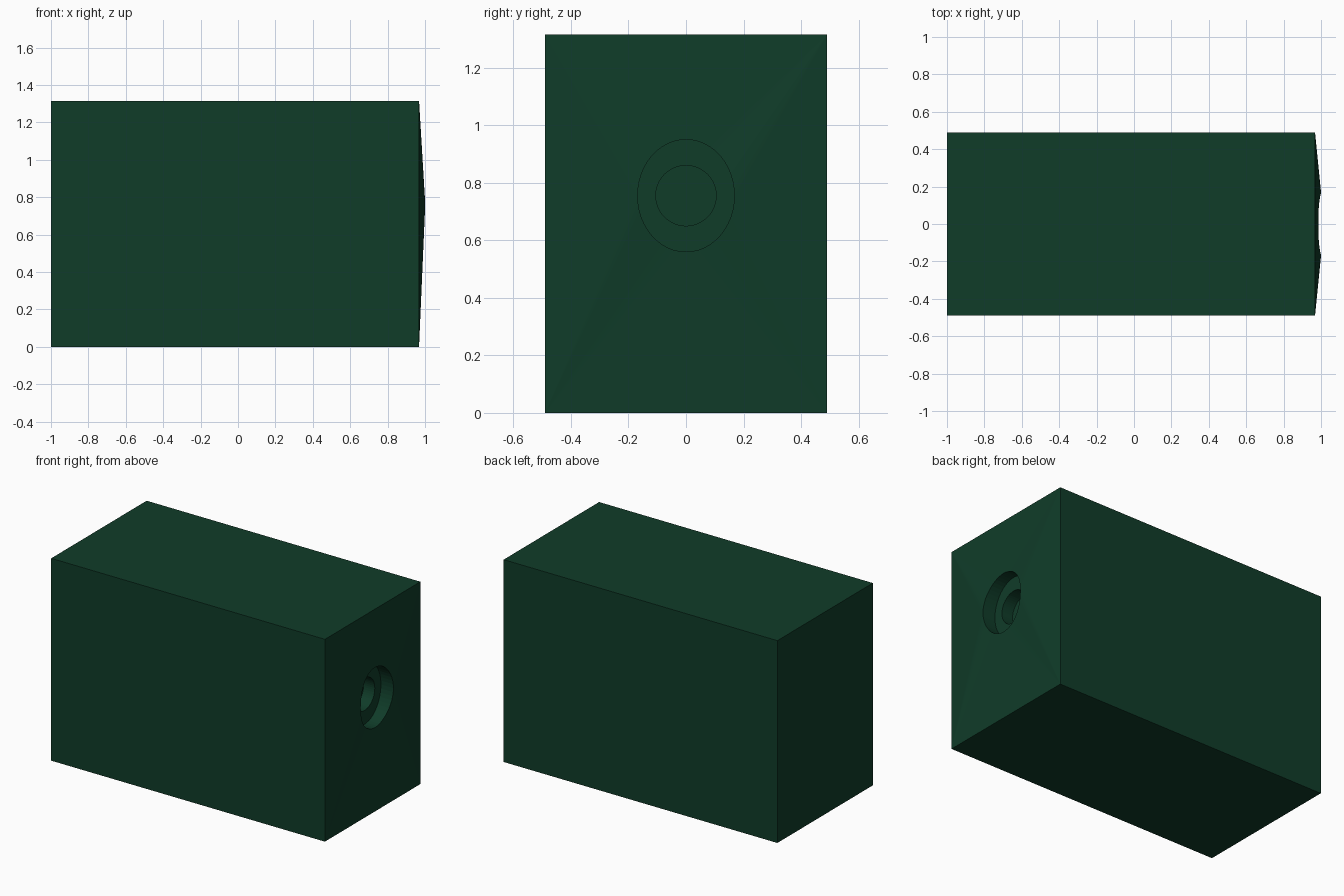
import bpy, bmesh
from math import cos, sin, pi

if "Cube" in bpy.data.objects:
    bpy.data.objects.remove(bpy.data.objects["Cube"])

L, R, HY, H, CZ, N = -1.0, 0.968, 0.49, 1.315, 0.755, 48

bm = bmesh.new()


def ring(x, ry, rz, lift=0.0):
    # elliptical loop on the right end; lift raises its two sides
    return [bm.verts.new((x + lift * abs(cos(a)) ** 3, ry * cos(a), CZ + rz * sin(a)))
            for a in (2 * pi * i / N for i in range(N))]


def bridge(a, b):
    for i in range(N):
        j = (i + 1) % N
        bm.faces.new((a[i], a[j], b[j], b[i]))


# Box body: corners ordered by quadrant around the socket
quad = [(HY, H), (-HY, H), (-HY, 0), (HY, 0)]
right = [bm.verts.new((R, y, z)) for y, z in quad]
left = [bm.verts.new((L, y, z)) for y, z in quad]
bm.faces.new(left)
for i in range(4):
    j = (i + 1) % 4
    bm.faces.new((right[i], right[j], left[j], left[i]))

# Slightly raised end face, fanned from each corner to the socket rim
rim = ring(0.986, 0.168, 0.195, 0.014)
q = N // 4
for c in range(4):
    for i in range(c * q, (c + 1) * q):
        bm.faces.new((right[c], rim[(i + 1) % N], rim[i]))
    bm.faces.new((right[c], right[c - 1], rim[c * q]))

# Stepped socket: outer recess, ledge, inner hole and its floor
ledge_outer = ring(0.91, 0.168, 0.195)
ledge_inner = ring(0.91, 0.105, 0.105)
floor = ring(0.83, 0.105, 0.105)
bridge(rim, ledge_outer)
bridge(ledge_outer, ledge_inner)
bridge(ledge_inner, floor)
bm.faces.new(floor)
bmesh.ops.recalc_face_normals(bm, faces=bm.faces[:])

mesh = bpy.data.meshes.new("socket_block")
bm.to_mesh(mesh)
bm.free()
block = bpy.data.objects.new("socket_block", mesh)
bpy.context.collection.objects.link(block)

# Dark green finish
green = bpy.data.materials.new("dark_green")
green.diffuse_color = (0.005, 0.045, 0.022, 1)
green.use_nodes = True
green.node_tree.nodes["Principled BSDF"].inputs["Base Color"].default_value = green.diffuse_color
mesh.materials.append(green)
